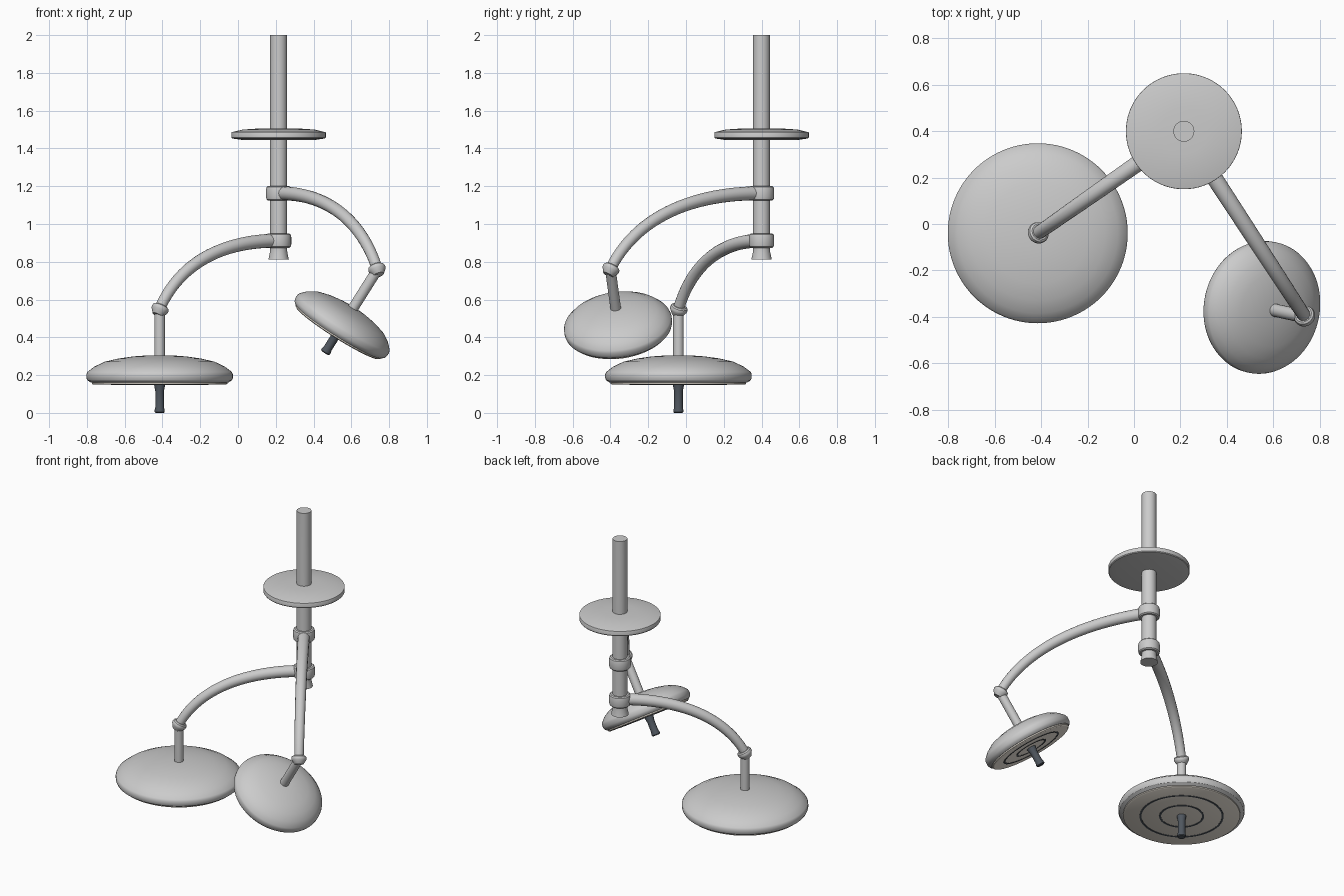
import bpy, bmesh, math
from mathutils import Vector

if "Cube" in bpy.data.objects:
    bpy.data.objects.remove(bpy.data.objects["Cube"])

def material(name, rgb):
    m = bpy.data.materials.new(name)
    m.diffuse_color = (*rgb, 1)
    m.use_nodes = True
    m.node_tree.nodes["Principled BSDF"].inputs["Base Color"].default_value = m.diffuse_color
    return m

LENS = material("warm_lens", (0.92, 0.86, 0.77))
DARK = material("dark_plastic", (0.08, 0.095, 0.115))

def lathe(name, profile, loc, axis=(0, 0, 1), mat=None, segs=64, closed=False):
    """Revolve (radius, height) points about an axis through loc."""
    bm = bmesh.new()
    vs = [bm.verts.new((r, 0, z)) for r, z in profile]
    edges = [bm.edges.new(p) for p in zip(vs, vs[1:])]
    if closed:
        edges.append(bm.edges.new((vs[-1], vs[0])))
    bmesh.ops.spin(bm, geom=vs + edges, cent=(0, 0, 0), axis=(0, 0, 1),
                   angle=math.tau, steps=segs)
    bmesh.ops.remove_doubles(bm, verts=bm.verts, dist=1e-5)
    bmesh.ops.recalc_face_normals(bm, faces=bm.faces)
    me = bpy.data.meshes.new(name)
    bm.to_mesh(me)
    bm.free()
    ob = bpy.data.objects.new(name, me)
    bpy.context.collection.objects.link(ob)
    ob.location = loc
    ob.rotation_euler = Vector(axis).to_track_quat('Z', 'Y').to_euler()
    if mat:
        me.materials.append(mat)
    finish(ob)
    return ob

def finish(ob):
    bpy.ops.object.select_all(action='DESELECT')
    bpy.context.view_layer.objects.active = ob
    ob.select_set(True)
    bpy.ops.object.shade_smooth_by_angle(angle=math.radians(32))

def arm(name, start, end):
    """Tapered tube that leaves the pole level and curls down to the joint."""
    start, end = Vector(start), Vector(end)
    flat = Vector((end.x - start.x, end.y - start.y, 0))
    drop = end.z - start.z
    h1 = start + flat * 0.54
    h2 = start + flat * 0.857 + Vector((0, 0, drop * 0.42))
    cu = bpy.data.curves.new(name, 'CURVE')
    cu.dimensions = '3D'
    cu.bevel_depth = 0.037
    cu.bevel_resolution = 6
    cu.resolution_u = 28
    cu.use_fill_caps = True
    sp = cu.splines.new('BEZIER')
    sp.bezier_points.add(1)
    a, b = sp.bezier_points
    for p in (a, b):
        p.handle_left_type = p.handle_right_type = 'FREE'
    a.co, a.handle_left, a.handle_right, a.radius = start, start - flat * 0.1, h1, 1.0
    b.co, b.handle_left, b.handle_right, b.radius = end, h2, end * 2 - h2, 0.78
    ob = bpy.data.objects.new(name, cu)
    bpy.context.collection.objects.link(ob)
    bpy.ops.object.select_all(action='DESELECT')
    bpy.context.view_layer.objects.active = ob
    ob.select_set(True)
    bpy.ops.object.convert(target='MESH')
    finish(bpy.context.view_layer.objects.active)
    return (end - h2).normalized()

def lamp(prefix, joint, axis, radius, tip):
    """Stem, domed head, lens, rings and handle; heights run away from the joint."""
    R = radius
    lathe(prefix + "_stem", [(0, 0), (0.028, 0), (0.028, 0.27), (0, 0.27)], joint, axis, segs=32)
    # Domed housing with rounded rim
    lathe(prefix + "_head", [
        (0, 0.240), (0.18 * R, 0.241), (0.36 * R, 0.246), (0.56 * R, 0.257), (0.75 * R, 0.274),
        (0.89 * R, 0.300), (0.985 * R, 0.328), (R, 0.340), (R, 0.360), (0.985 * R, 0.373),
        (0.94 * R, 0.384), (0, 0.384)], joint, axis, segs=96)
    # Light panel
    lathe(prefix + "_lens", [(0, 0.380), (0.925 * R, 0.380), (0.925 * R, 0.391),
                             (0.90 * R, 0.396), (0, 0.396)], joint, axis, LENS, 96)
    # Dark concentric rings on the panel
    for i, f in enumerate((0.34, 0.65)):
        a, b = f * R - 0.006, f * R + 0.006
        lathe(f"{prefix}_ring_{i + 1}", [(a, 0.390), (b, 0.390), (b, 0.398), (a, 0.398)],
              joint, axis, DARK, 96, closed=True)
    # Grip handle
    lathe(prefix + "_handle", [(0, 0.385), (0.030, 0.385), (0.028, 0.405), (0.023, 0.43),
                               (0.023, tip - 0.03), (0.027, tip - 0.012), (0.027, tip - 0.005),
                               (0.022, tip), (0, tip)], joint, axis, DARK, 32)

PX, PY = 0.215, 0.40

# Ceiling pole with flared foot
lathe("pole", [(0, 2.0), (0.045, 2.0), (0.045, 0.87), (0.046, 0.85), (0.054, 0.812), (0, 0.812)],
      (PX, PY, 0), segs=48)
# Ceiling cover
lathe("ceiling_cover", [(0, 1.507), (0.10, 1.506), (0.19, 1.500), (0.249, 1.486), (0.25, 1.484),
                        (0.25, 1.458), (0.246, 1.453), (0.20, 1.446), (0, 1.446)], (PX, PY, 0), segs=96)

# Two arms, each with a pole collar, joint and lamp
UNITS = [
    ("large_lamp", 0.912, (-0.415, -0.04, 0.545), (0, 0, -1), 0.388, 0.545),
    ("small_lamp", 1.163, (0.737, -0.40, 0.757), (-0.53, 0.115, -0.841), 0.287, 0.522),
]
for prefix, z, joint, axis, radius, tip in UNITS:
    lathe(prefix + "_collar", [(0.04, -0.038), (0.057, -0.038), (0.064, -0.032), (0.067, -0.02),
                               (0.067, 0.02), (0.064, 0.032), (0.057, 0.038), (0.04, 0.038)],
          (PX, PY, z), segs=48, closed=True)
    end = (joint[0], joint[1], joint[2] + 0.005)
    tangent = arm(prefix + "_arm", (PX, PY, z), end)
    lathe(prefix + "_joint", [(0, -0.024), (0.036, -0.024), (0.044, -0.018), (0.047, -0.008),
                              (0.045, 0.003), (0.034, 0.020), (0.028, 0.030), (0, 0.032)],
          joint, tangent, segs=32)
    lamp(prefix, joint, axis, radius, tip)
